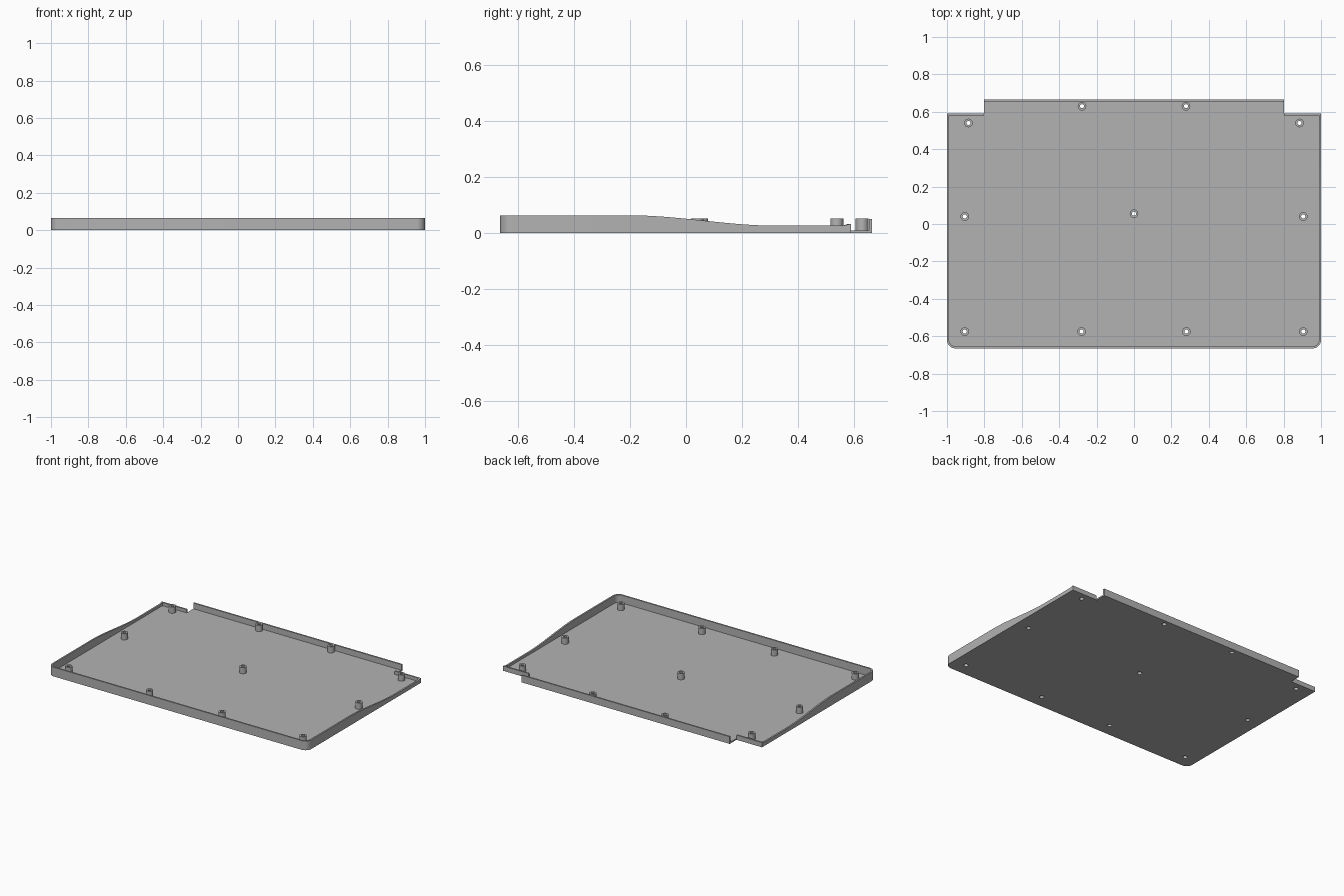
import bpy, bmesh, math
from math import cos, sin, pi

if "Cube" in bpy.data.objects:
    bpy.data.objects.remove(bpy.data.objects["Cube"])

W, FRONT, BACK, NOTCH, TAB = 1.0, -0.665, 0.665, 0.59, 0.803
T, FLOOR, R = 0.011, 0.01, 0.045
BOSS_R, BORE_R, HEAD_R, BOSS_TOP = 0.023, 0.011, 0.015, 0.053

grey = bpy.data.materials.new("grey plastic")
grey.use_nodes = True
colour = (0.45, 0.45, 0.45, 1)
grey.diffuse_color = colour
grey.node_tree.nodes["Principled BSDF"].inputs["Base Color"].default_value = colour


def finish(name, bm):
    bmesh.ops.recalc_face_normals(bm, faces=bm.faces)
    mesh = bpy.data.meshes.new(name)
    bm.to_mesh(mesh)
    bm.free()
    obj = bpy.data.objects.new(name, mesh)
    bpy.context.collection.objects.link(obj)
    mesh.materials.append(grey)
    smooth(obj)
    return obj


def smooth(obj):
    bpy.ops.object.select_all(action='DESELECT')
    obj.select_set(True)
    bpy.context.view_layer.objects.active = obj
    bpy.ops.object.shade_smooth_by_angle(angle=math.radians(35))


def circle(cx, cy, r, n=24):
    return [(cx + r * cos(2 * pi * i / n), cy + r * sin(2 * pi * i / n)) for i in range(n)]


def right_half(inset):
    """Half outline from the notch corner round to the front centre."""
    w, f, r = W - inset, FRONT + inset, R - inset
    pts = [(TAB, NOTCH - inset), (w, NOTCH - inset)]
    pts += [(w, NOTCH - 0.03 - i * 0.025) for i in range(36)]
    pts += [(w - r + r * cos(a), f + r - r * sin(a))
            for a in [i * pi / 16 for i in range(9)]]
    return pts


def outline(inset):
    half = right_half(inset)
    return half + [(-x, y) for x, y in reversed(half)]


def rim_height(y):
    """High at the front, easing down to a low rim with a small rise at the back."""
    t = min(max((y + 0.2) / 0.52, 0), 1)
    z = 0.064 - 0.037 * t * t * (3 - 2 * t)
    return z + 0.006 * min(max((y - 0.56) / 0.02, 0), 1)


def wall(name, outer, inner, height):
    bm = bmesh.new()
    rings = []
    for (ox, oy), (ix, iy) in zip(outer, inner):
        z = height(oy)
        rings.append([bm.verts.new(c) for c in
                      ((ox, oy, 0), (ox, oy, z), (ix, iy, z), (ix, iy, 0))])
    for a, b in zip(rings, rings[1:]):
        for k in range(4):
            bm.faces.new((a[k], a[(k + 1) % 4], b[(k + 1) % 4], b[k]))
    bm.faces.new(rings[0])
    bm.faces.new(rings[-1])
    return finish(name, bm)


# Screw boss positions, mirrored left and right
bosses = [(0, 0.055)]
for x, y in ((0.885, 0.54), (0.278, 0.63), (0.905, 0.04), (0.905, -0.575), (0.28, -0.575)):
    bosses += [(x, y), (-x, y)]

# Floor plate with screw holes
curve = bpy.data.curves.new("floor", 'CURVE')
curve.dimensions = '2D'
curve.fill_mode = 'BOTH'
curve.extrude = FLOOR / 2
edge = outline(0.0005)
edge = [(-TAB, BACK), (TAB, BACK)] + edge
for loop in [edge] + [circle(x, y, HEAD_R) for x, y in bosses]:
    spline = curve.splines.new('POLY')
    spline.points.add(len(loop) - 1)
    for p, (x, y) in zip(spline.points, loop):
        p.co = (x, y, 0, 1)
    spline.use_cyclic_u = True
floor = bpy.data.objects.new("floor", curve)
bpy.context.collection.objects.link(floor)
floor.location.z = FLOOR / 2
curve.materials.append(grey)
bpy.ops.object.select_all(action='DESELECT')
floor.select_set(True)
bpy.context.view_layer.objects.active = floor
bpy.ops.object.convert(target='MESH')
smooth(bpy.context.view_layer.objects.active)

# Rim round the front, sides and back corners
wall("rim_wall", outline(0), outline(T), rim_height)

# Upright lip along the back tab
wall("back_lip", [(-TAB, BACK), (TAB, BACK)],
     [(-TAB, BACK - T), (TAB, BACK - T)], lambda y: 0.05)

# Hollow screw bosses with a wider recess for the screw head below
profile = [(BOSS_R, FLOOR), (BOSS_R, BOSS_TOP), (BORE_R, BOSS_TOP),
           (BORE_R, 0.025), (HEAD_R, 0.025), (HEAD_R, FLOOR)]
for n, (x, y) in enumerate(bosses):
    bm = bmesh.new()
    rings = [[bm.verts.new((px, py, z)) for px, py in circle(x, y, r)] for r, z in profile]
    for a, b in zip(rings, rings[1:] + rings[:1]):
        for i in range(len(a)):
            j = (i + 1) % len(a)
            bm.faces.new((a[i], a[j], b[j], b[i]))
    finish(f"screw_boss_{n + 1}", bm)
